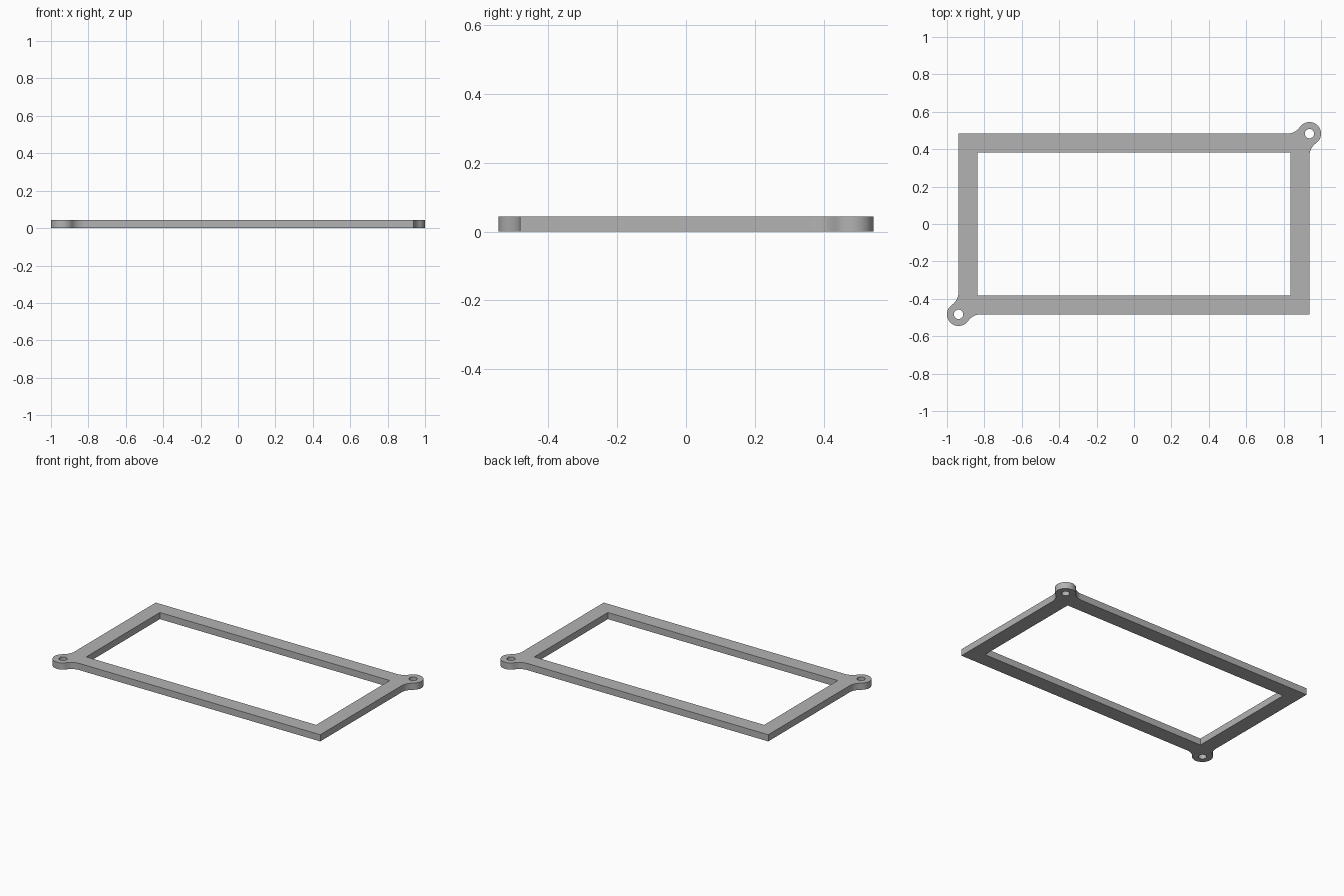
import bpy, bmesh
from math import pi, sqrt, cos, sin, atan2
from mathutils import Vector

cube = bpy.data.objects.get("Cube")
if cube:
    bpy.data.objects.remove(cube)

HX, HY = 0.938, 0.483      # outer half sizes of the frame
BAR = 0.1                  # bar width
THICK = 0.044
EAR_R, HOLE_R, FILLET_R = 0.062, 0.025, 0.085


def arc(cx, cy, r, a0, a1, n):
    return [Vector((cx + r * cos(a0 + (a1 - a0) * i / n),
                    cy + r * sin(a0 + (a1 - a0) * i / n), 0)) for i in range(n + 1)]


# Half outline: right front corner, then the ear blended into both bars
reach = sqrt(EAR_R ** 2 + 2 * EAR_R * FILLET_R)
tilt = atan2(reach, FILLET_R)
half = [Vector((HX, -HY, 0))]
half += arc(HX + FILLET_R, HY - reach, FILLET_R, pi, pi - tilt, 10)
half += arc(HX, HY, EAR_R, -tilt, pi / 2 + tilt, 40)[1:-1]
half += arc(HX - reach, HY + FILLET_R, FILLET_R, tilt - pi / 2, -pi / 2, 10)

# The second half is the first turned by 180 degrees
outline = half + [-p for p in half]
ix, iy = HX - BAR, HY - BAR
opening = [Vector((x, y, 0)) for x, y in ((-ix, -iy), (ix, -iy), (ix, iy), (-ix, iy))]
holes = [arc(s * HX, s * HY, HOLE_R, 0, 2 * pi, 32)[:-1] for s in (1, -1)]

# Fill the flat profile and extrude it upwards
bm = bmesh.new()
edges = []
for loop in [outline, opening] + holes:
    vs = [bm.verts.new(p) for p in loop]
    edges += [bm.edges.new((v, vs[i - 1])) for i, v in enumerate(vs)]
bmesh.ops.triangle_fill(bm, edges=edges, use_beauty=True, use_dissolve=False)
ext = bmesh.ops.extrude_face_region(bm, geom=bm.faces[:], use_keep_orig=True)
top = [g for g in ext["geom"] if isinstance(g, bmesh.types.BMVert)]
bmesh.ops.translate(bm, verts=top, vec=(0, 0, THICK))
bmesh.ops.recalc_face_normals(bm, faces=bm.faces[:])
mesh = bpy.data.meshes.new("mounting_frame")
bm.to_mesh(mesh)
bm.free()

frame = bpy.data.objects.new("mounting_frame", mesh)
bpy.context.collection.objects.link(frame)

# Plain grey material
grey = bpy.data.materials.new("grey")
grey.use_nodes = True
colour = (0.45, 0.45, 0.45, 1)
grey.diffuse_color = colour
grey.node_tree.nodes["Principled BSDF"].inputs["Base Color"].default_value = colour
mesh.materials.append(grey)

bpy.ops.object.select_all(action="DESELECT")
frame.select_set(True)
bpy.context.view_layer.objects.active = frame
bpy.ops.object.shade_smooth_by_angle(angle=pi / 6)
